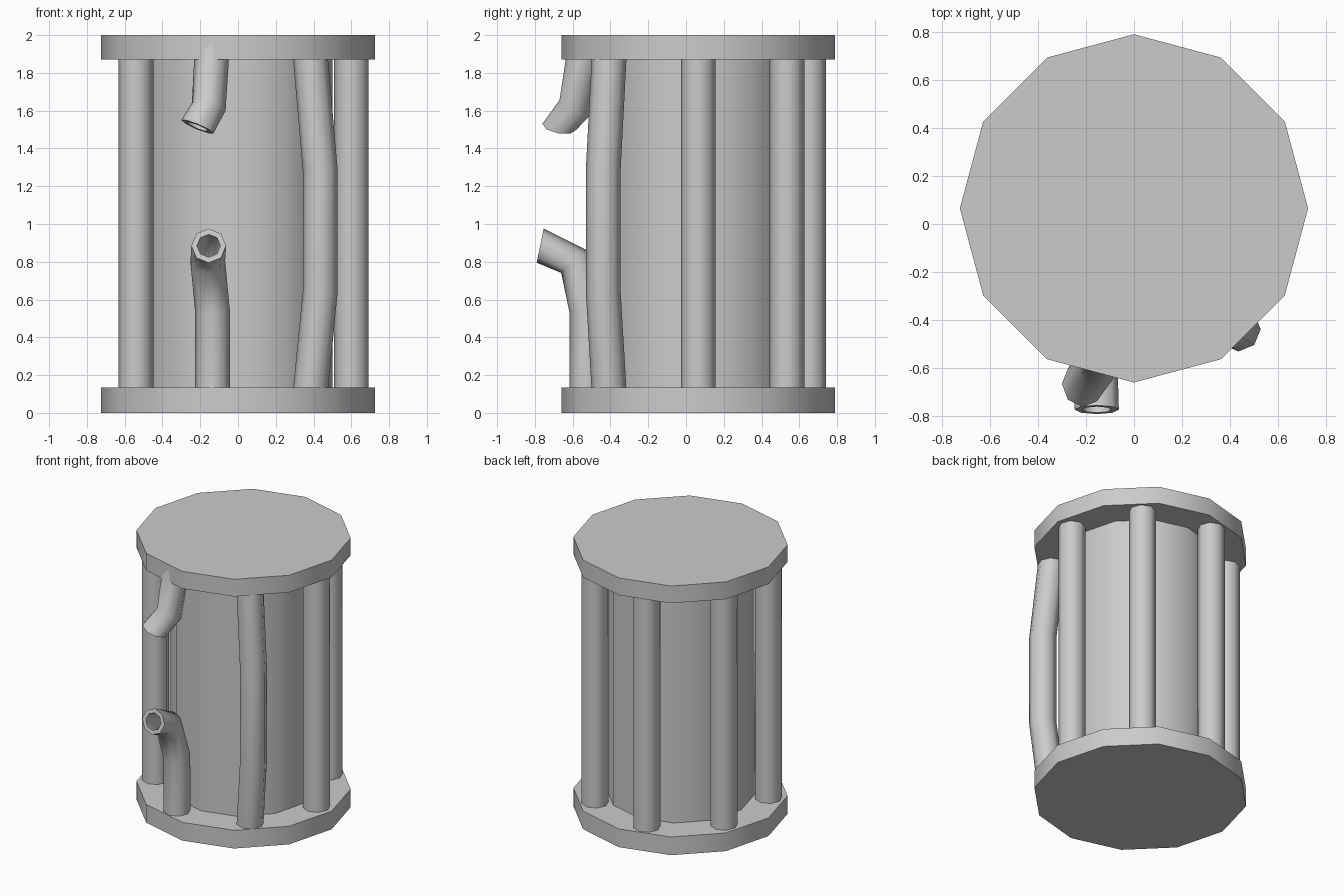
import bpy, bmesh, math
from mathutils import Vector

cube = bpy.data.objects.get("Cube")
if cube:
    bpy.data.objects.remove(cube)

CENTRE_Y = 0.065
PIPE_R, HOLE_R = 0.092, 0.062
PIPE_COUNT, RING_R = 7, 0.6

grey = bpy.data.materials.new("plain grey")
grey.use_nodes = True
grey.diffuse_color = (0.6, 0.6, 0.6, 1)
grey.node_tree.nodes["Principled BSDF"].inputs["Base Color"].default_value = (0.6, 0.6, 0.6, 1)


def finish(name, bm):
    """Turn a bmesh into a smooth shaded object with sharp rims."""
    bmesh.ops.recalc_face_normals(bm, faces=bm.faces)
    mesh = bpy.data.meshes.new(name)
    bm.to_mesh(mesh)
    bm.free()
    mesh.materials.append(grey)
    obj = bpy.data.objects.new(name, mesh)
    bpy.context.collection.objects.link(obj)
    bpy.ops.object.select_all(action='DESELECT')
    obj.select_set(True)
    bpy.context.view_layer.objects.active = obj
    bpy.ops.object.shade_smooth_by_angle(angle=math.radians(60))
    return obj


def add_ring(bm, centre, normal, radius, sides):
    n = Vector(normal).normalized()
    u = (Vector((1, 0, 0)) - n * n.x).normalized()
    v = n.cross(u)
    turn = 2 * math.pi / sides
    return [bm.verts.new(Vector(centre) + radius * (u * math.cos(i * turn) + v * math.sin(i * turn)))
            for i in range(sides)]


def bridge(bm, a, b):
    for i in range(len(a)):
        j = (i + 1) % len(a)
        bm.faces.new((a[i], a[j], b[j], b[i]))


def tube(name, path, radius, sides=8, end_normal=None):
    """Sweep a ring along a path; an end normal makes that end a broken, hollow mouth."""
    pts = [Vector(p) for p in path]
    dirs = [(b - a).normalized() for a, b in zip(pts, pts[1:])]
    normals = [dirs[0]] + [a + b for a, b in zip(dirs, dirs[1:])] + [end_normal or dirs[-1]]
    bm = bmesh.new()
    rings = [add_ring(bm, p, n, radius, sides) for p, n in zip(pts, normals)]
    bm.faces.new(rings[0])
    for a, b in zip(rings, rings[1:]):
        bridge(bm, a, b)
    if end_normal:
        # Wall thickness, then the bore running back past the last bend
        bore = [add_ring(bm, pts[k], normals[k], HOLE_R, sides) for k in (-1, -2)]
        bore.append(add_ring(bm, pts[-2].lerp(pts[-3], 0.5), dirs[-2], HOLE_R, sides))
        bridge(bm, rings[-1], bore[0])
        bridge(bm, bore[0], bore[1])
        bridge(bm, bore[1], bore[2])
        bm.faces.new(bore[2])
    else:
        bm.faces.new(rings[-1])
    return finish(name, bm)


def column(name, x, y, bottom, top, radius, sides):
    return tube(name, [(x, y, bottom), (x, y, top)], radius, sides)


# End plates and inner drum
column("bottom_plate", 0, CENTRE_Y, 0, 0.135, 0.724, 12)
column("top_plate", 0, CENTRE_Y, 1.872, 2, 0.724, 12)
column("inner_drum", 0, CENTRE_Y, 0.1, 1.9, 0.5, 12)

# Straight pipes around the drum; the last two places hold the damaged ones
for i in range(PIPE_COUNT - 2):
    a = 2 * math.pi * i / PIPE_COUNT
    column(f"straight_pipe_{i + 1}", RING_R * math.cos(a), CENTRE_Y + RING_R * math.sin(a),
           0.1, 1.95, PIPE_R, 8)

# Bulging pipe
tube("bulged_pipe", [(0.38, -0.405, 0.08), (0.435, -0.438, 0.64),
                     (0.435, -0.438, 1.29), (0.38, -0.405, 1.92)], PIPE_R)

# Broken pipe, lower and upper halves
tube("broken_pipe_lower", [(-0.135, -0.525, 0.1), (-0.135, -0.525, 0.54),
                           (-0.16, -0.59, 0.8), (-0.155, -0.772, 0.885)],
     PIPE_R, end_normal=(0, -0.98, 0.2))
tube("broken_pipe_upper", [(-0.135, -0.53, 1.96), (-0.155, -0.585, 1.62),
                           (-0.215, -0.67, 1.515)],
     PIPE_R, end_normal=(-0.38, -0.15, -0.9))
